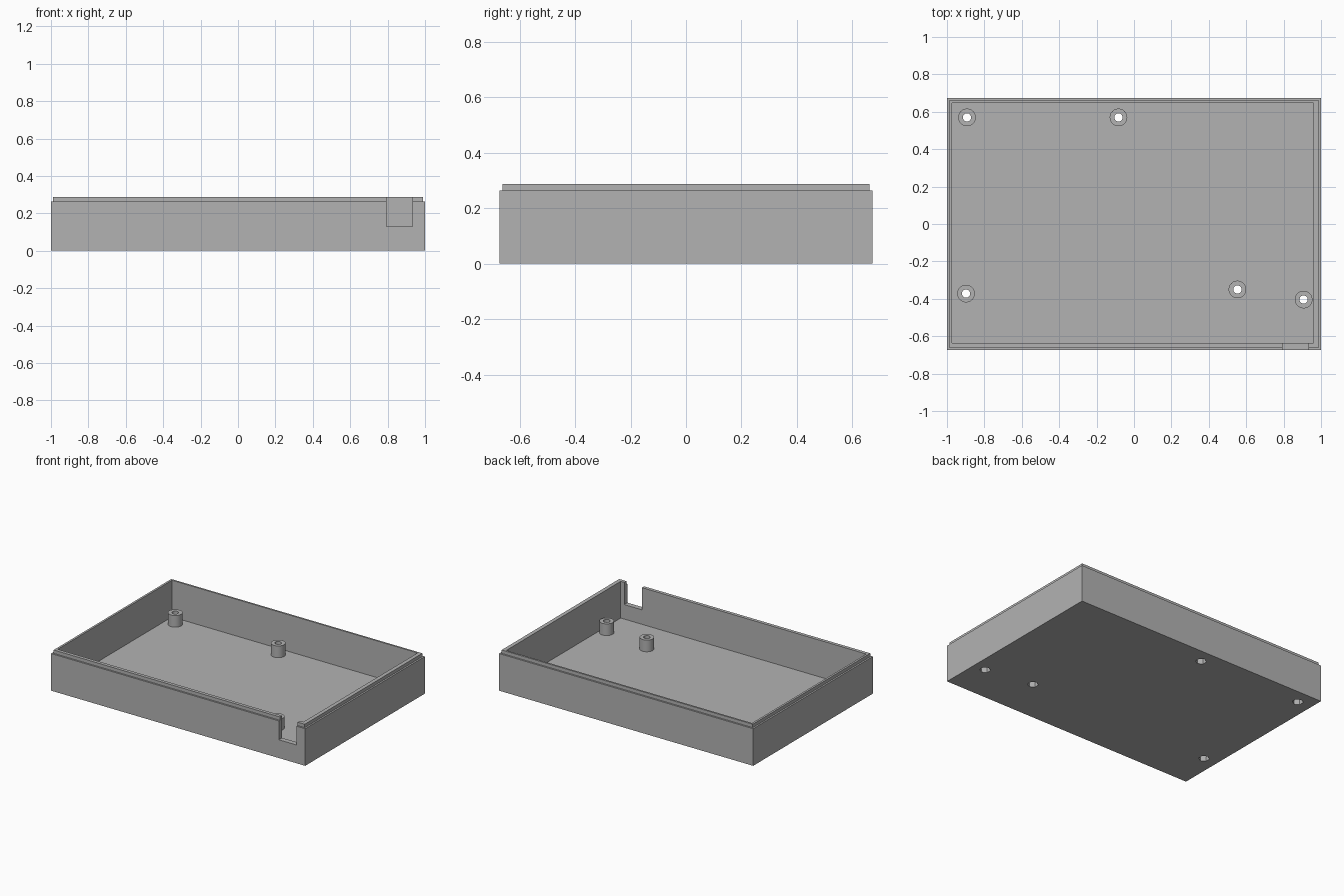
import bpy
import bmesh
import math

# Remove the default cube
default = bpy.data.objects.get("Cube")
if default:
    bpy.data.objects.remove(default, do_unlink=True)

grey = bpy.data.materials.new("mid grey")
grey.use_nodes = True
colour = (0.45, 0.45, 0.45, 1)
grey.diffuse_color = colour
grey.node_tree.nodes["Principled BSDF"].inputs["Base Color"].default_value = colour

FLOOR = 0.027
SHOULDER = 0.264
TOP = 0.288
POST_TOP = 0.11
POSTS = [(-0.893, 0.57), (-0.083, 0.57), (-0.898, -0.372),
         (0.553, -0.35), (0.907, -0.404)]


def finish(bm, name):
    bmesh.ops.recalc_face_normals(bm, faces=bm.faces)
    mesh = bpy.data.meshes.new(name)
    bm.to_mesh(mesh)
    bm.free()
    mesh.materials.append(grey)
    obj = bpy.data.objects.new(name, mesh)
    bpy.context.collection.objects.link(obj)
    return obj


def stacked_rectangles(name, rings):
    """Solid skinned over rectangles given as (x0, x1, y0, y1, z)."""
    bm = bmesh.new()
    loops = [[bm.verts.new((x, y, z)) for x, y in
              ((x0, y0), (x1, y0), (x1, y1), (x0, y1))]
             for x0, x1, y0, y1, z in rings]
    for low, high in zip(loops, loops[1:]):
        for i in range(4):
            j = (i + 1) % 4
            bm.faces.new((low[i], low[j], high[j], high[i]))
    bm.faces.new(loops[0])
    bm.faces.new(loops[-1])
    return finish(bm, name)


def cylinders(name, radius, z0, z1, sides):
    """One upright cylinder at every post position."""
    bm = bmesh.new()
    for x, y in POSTS:
        made = bmesh.ops.create_cone(bm, cap_ends=True, segments=sides,
                                     radius1=radius, radius2=radius, depth=z1 - z0)
        bmesh.ops.translate(bm, verts=made["verts"], vec=(x, y, (z0 + z1) / 2))
    return finish(bm, name)


def combine(target, tool, operation):
    """Apply a boolean and discard the tool object."""
    tool.hide_render = True
    mod = target.modifiers.new("combine", "BOOLEAN")
    mod.operation = operation
    mod.solver = "EXACT"
    mod.object = tool
    bpy.context.view_layer.update()
    graph = bpy.context.evaluated_depsgraph_get()
    mesh = bpy.data.meshes.new_from_object(target.evaluated_get(graph))
    target.modifiers.clear()
    target.data = mesh
    bpy.data.objects.remove(tool, do_unlink=True)


# Open tray: outer wall, stepped lip, inner wall and floor
outer = (-1, 1, -0.673, 0.673)
lip = (-0.988, 0.988, -0.661, 0.661)
inner = (-0.973, 0.96, -0.637, 0.648)
tray = stacked_rectangles("enclosure_tray", [
    outer + (0,), outer + (SHOULDER,), lip + (SHOULDER,),
    lip + (TOP,), inner + (TOP,), inner + (FLOOR,)])

# Cable notch through the front wall
notch = stacked_rectangles("notch_cutter", [
    (0.793, 0.932, -0.8, -0.6, 0.13), (0.793, 0.932, -0.8, -0.6, 0.4)])
combine(tray, notch, "DIFFERENCE")

# Screw posts with bores, and hexagonal nut pockets underneath
combine(tray, cylinders("posts", 0.047, 0.012, POST_TOP, 40), "UNION")
combine(tray, cylinders("bore_cutter", 0.022, -0.1, 0.2, 32), "DIFFERENCE")
combine(tray, cylinders("nut_cutter", 0.036, -0.1, 0.045, 6), "DIFFERENCE")

# Smooth the round posts, keep every corner sharp
bpy.ops.object.select_all(action="DESELECT")
tray.select_set(True)
bpy.context.view_layer.objects.active = tray
bpy.ops.object.shade_smooth_by_angle(angle=math.radians(30))
